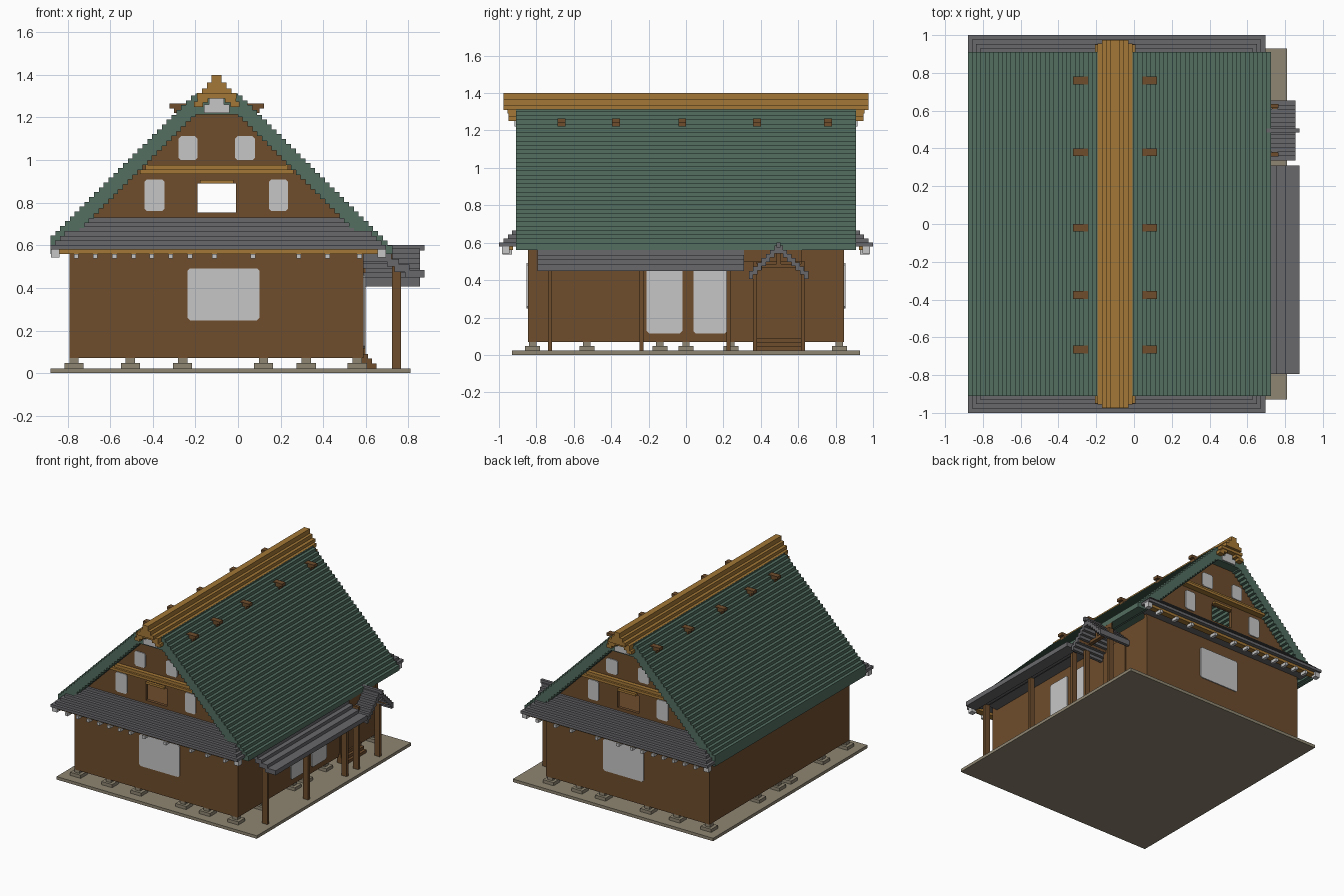
import bpy, bmesh, math

cube = bpy.data.objects.get("Cube")
if cube:
    bpy.data.objects.remove(cube, do_unlink=True)


def material(name, rgb):
    lin = [((c / 255 + 0.055) / 1.055) ** 2.4 for c in rgb] + [1]
    m = bpy.data.materials.new(name)
    m.use_nodes = True
    m.diffuse_color = lin
    m.node_tree.nodes["Principled BSDF"].inputs["Base Color"].default_value = lin
    return m


WOOD = material("brown wood", (110, 77, 45))
GREEN = material("green roof", (83, 110, 97))
GREY = material("grey tile", (104, 103, 107))
GOLD = material("golden timber", (164, 120, 55))
WHITE = material("pale paper", (198, 198, 198))
STONE = material("stone", (143, 134, 115))

C = -0.10      # x of the ridge
V = 0.0227     # step size


def finish(name, bm, mat):
    bmesh.ops.recalc_face_normals(bm, faces=bm.faces)
    me = bpy.data.meshes.new(name)
    bm.to_mesh(me)
    bm.free()
    me.materials.append(mat)
    ob = bpy.data.objects.new(name, me)
    bpy.context.collection.objects.link(ob)
    return ob


def boxes(name, mat, items):
    """One object from boxes given as (x0, x1, y0, y1, z0, z1)."""
    bm = bmesh.new()
    for x0, x1, y0, y1, z0, z1 in items:
        vs = bmesh.ops.create_cube(bm, size=1)["verts"]
        for v in vs:
            v.co = ((x0 + x1) / 2 + v.co.x * (x1 - x0),
                    (y0 + y1) / 2 + v.co.y * (y1 - y0),
                    (z0 + z1) / 2 + v.co.z * (z1 - z0))
    return finish(name, bm, mat)


def prism(name, mat, outlines, a, b, axis="y"):
    """Extrude 2D outlines (u, z) from a to b along the axis."""
    bm = bmesh.new()
    for pts in outlines:
        place = (lambda u, z: (u, a, z)) if axis == "y" else (lambda u, z: (a, u, z))
        f = bm.faces.new([bm.verts.new(place(u, z)) for u, z in pts])
        new = bmesh.ops.extrude_face_region(bm, geom=[f])["geom"]
        shift = (0, b - a, 0) if axis == "y" else (b - a, 0, 0)
        bmesh.ops.translate(bm, vec=shift, verts=[g for g in new if isinstance(g, bmesh.types.BMVert)])
    return finish(name, bm, mat)


def pane(u0, u1, z0, z1, c=0.012):
    """Window outline with clipped corners."""
    return [(u0 + c, z0), (u1 - c, z0), (u1, z0 + c), (u1, z1 - c),
            (u1 - c, z1), (u0 + c, z1), (u0, z1 - c), (u0, z0 + c)]


# Ground slab, footings and house body
boxes("ground_slab", STONE, [(-0.88, 0.81, -0.93, 0.93, 0, V)])
foot_x = [-0.77, -0.505, -0.26, 0.12, 0.32, 0.56]
foot_y = [-0.53, -0.14, 0.0, 0.24]
spots = [(x, y) for x in foot_x for y in (-0.82, 0.82)] + [(x, y) for x in (-0.77, 0.56) for y in foot_y]
boxes("footings", STONE, [b for x, y in spots for b in (
    (x - 0.045, x + 0.045, y - 0.04, y + 0.04, V, 0.047),
    (x - 0.022, x + 0.022, y - 0.02, y + 0.02, 0.047, 0.07))])
boxes("house_body", WOOD, [(-0.79, 0.59, -0.845, 0.845, 0.07, 0.56)])

# Side windows
prism("side_windows", WHITE, [pane(-0.21, -0.02, 0.115, 0.46), pane(0.04, 0.22, 0.115, 0.46)],
      0.59, 0.597, "x")

# Main stepped roof as one extruded profile
N = 30
columns = [(-0.88 + i * V, -0.88 + (i + 1) * V, 0.645 + i * V) for i in range(N)]
right = [(2 * C - x1, 2 * C - x0, t) for x0, x1, t in reversed(columns)]
extra = [(2 * C + 0.88 + i * V, 2 * C + 0.88 + (i + 1) * V, 0.645 - (i + 1) * V) for i in range(2)]
columns = columns + [(columns[-1][1], right[0][0], columns[-1][2] + 0.01)] + right + extra
upper = [p for x0, x1, t in columns for p in ((x0, t), (x1, t))]
lower = [p for x0, x1, t in columns for p in ((x0, max(t - 0.1, 0.56)), (x1, max(t - 0.1, 0.56)))]
outline = []
for p in upper + lower[::-1]:
    if not outline or math.dist(p, outline[-1]) > 1e-5:
        outline.append(p)
prism("main_roof", GREEN, [outline], -0.91, 0.91)

# Ridge cap and its forked ends
boxes("ridge_cap", GOLD, [(C - w, C + w, -y, y, z0, z1) for w, y, z0, z1 in (
    (0.0925, 0.955, 1.29, 1.315), (0.07, 0.975, 1.31, 1.337),
    (0.045, 0.975, 1.337, 1.365), (0.0235, 0.975, 1.365, 1.40))])

# Roof blocks beside the ridge
blocks = []
for y in (0.76, 0.38, -0.02, -0.375, -0.665):
    for s in (-1, 1):
        for a, b, z0, z1 in ((0.14, 0.222, 1.243, 1.265), (0.16, 0.2, 1.22, 1.243)):
            xa, xb = sorted((C + s * a, C + s * b))
            blocks.append((xa, xb, y - 0.021, y + 0.021, z0, z1))
boxes("roof_blocks", WOOD, blocks)

# Everything repeated on the front and the back
half = [(0, 0.56), (0.69, 0.56), (0.69, 0.67), (0.11, 1.25), (0, 1.25),
        (0, 0.89), (0.09, 0.89), (0.09, 0.755), (0, 0.755)]
rafters = [-0.76, -0.67, -0.58, -0.49, -0.405, -0.315, -0.225, -0.11, 0.07, 0.285, 0.42, 0.57]
for side, s in (("front", -1), ("back", 1)):
    def b(x0, x1, y0, y1, z0, z1):
        ya, yb = sorted((s * y0, s * y1))
        return (x0, x1, ya, yb, z0, z1)

    # Gable wall with a square opening
    prism(side + "_gable_wall", WOOD,
          [[(C + k * u, z) for u, z in half] for k in (-1, 1)], s * 0.815, s * 0.84)
    panes = [pane(-0.28, -0.19, 1.0, 1.112), pane(-0.015, 0.08, 1.0, 1.112),
             pane(-0.44, -0.345, 0.76, 0.91), pane(0.145, 0.235, 0.76, 0.91)]
    prism(side + "_gable_windows", WHITE, panes, s * 0.84, s * 0.847)
    prism(side + "_window", WHITE, [pane(-0.237, 0.102, 0.248, 0.492)], s * 0.845, s * 0.852)
    boxes(side + "_gable_beams", GOLD, [
        b(C - 0.36, C + 0.36, 0.83, 0.885, 0.935, 0.955),
        b(C - 0.335, C + 0.335, 0.83, 0.87, 0.955, 0.977),
        b(C - 0.078, C + 0.078, 0.83, 0.86, 0.89, 0.907)])
    # Pale vent and golden fork under the ridge
    boxes(side + "_ridge_vent", WHITE, [b(C - 0.06, C + 0.06, 0.89, 0.918, 1.222, 1.26),
                                        b(C - 0.035, C + 0.035, 0.89, 0.918, 1.26, 1.292)])
    fork = []
    for k in (-1, 1):
        for a, c, z0, z1 in ((0.065, 0.107, 1.25, 1.275), (0.04, 0.09, 1.27, 1.295)):
            xa, xb = sorted((C + k * a, C + k * c))
            fork.append(b(xa, xb, 0.9, 0.95, z0, z1))
    boxes(side + "_ridge_fork", GOLD, fork)
    # Stepped skirt roof, eave beam and rafter ends
    boxes(side + "_skirt_roof", GREY, [
        b(-0.88 + 0.022 * i, 0.695 - 0.022 * i, 0.83, 1.0 - 0.0235 * i,
          0.58 + 0.0215 * i, 0.58 + 0.0215 * (i + 1)) for i in range(7)])
    boxes(side + "_eave_beam", GOLD, [b(-0.86, 0.67, 0.925, 0.97, 0.56, 0.58)])
    boxes(side + "_rafter_ends", WHITE,
          [b(x - 0.011, x + 0.011, 0.93, 0.982, 0.537, 0.56) for x in rafters] +
          [b(x - 0.02, x + 0.02, 0.945, 0.985, 0.543, 0.58) for x in (-0.858, 0.675)])

# Long porch roof in shallow steps
boxes("porch_roof", GREY, [(x0, x1, -0.795, 0.31, z - 0.035, z) for x0, x1, z in (
    (0.59, 0.72, 0.56), (0.70, 0.755, 0.535), (0.735, 0.805, 0.51), (0.785, 0.875, 0.485))])
boxes("porch_posts", WOOD, [(0.722, 0.765, y - 0.011, y + 0.011, V, 0.5)
                            for y in (-0.728, -0.237, 0.228, 0.368, 0.625)])

# Entrance gable roof, stepped on both sides of its ridge
E = 0.495
gable = []
for i in range(7):
    z = 0.585 - i * V
    for k in (-1, 1):
        ya, yb = sorted((E + k * i * V, E + k * (i + 1) * V))
        gable.append((0.59, 0.855, ya, yb, z - 0.042, z))
gable.append((0.67, 0.875, E - 0.011, E + 0.011, 0.575, 0.602))
boxes("entrance_roof", GREY, gable)
boxes("entrance_beams", WOOD, [(0.73, 0.76, 0.368, 0.625, 0.465, 0.487),
                               (0.73, 0.76, E - 0.012, E + 0.012, 0.487, 0.555),
                               (0.59, 0.84, 0.385, 0.405, 0.455, 0.475),
                               (0.59, 0.84, 0.585, 0.605, 0.455, 0.475)])
boxes("entrance_panel", WOOD, [(0.716, 0.725, 0.31, 0.62, 0.5, 0.588)])

# Entrance door and steps
boxes("entrance_door", WOOD, [(0.585, 0.598, 0.38, 0.615, 0.09, 0.49)])
boxes("entrance_steps", WOOD, [(0.575, 0.65 - 0.02 * i, 0.37, 0.62, V + 0.0225 * i, V + 0.0225 * (i + 1))
                               for i in range(3)])
